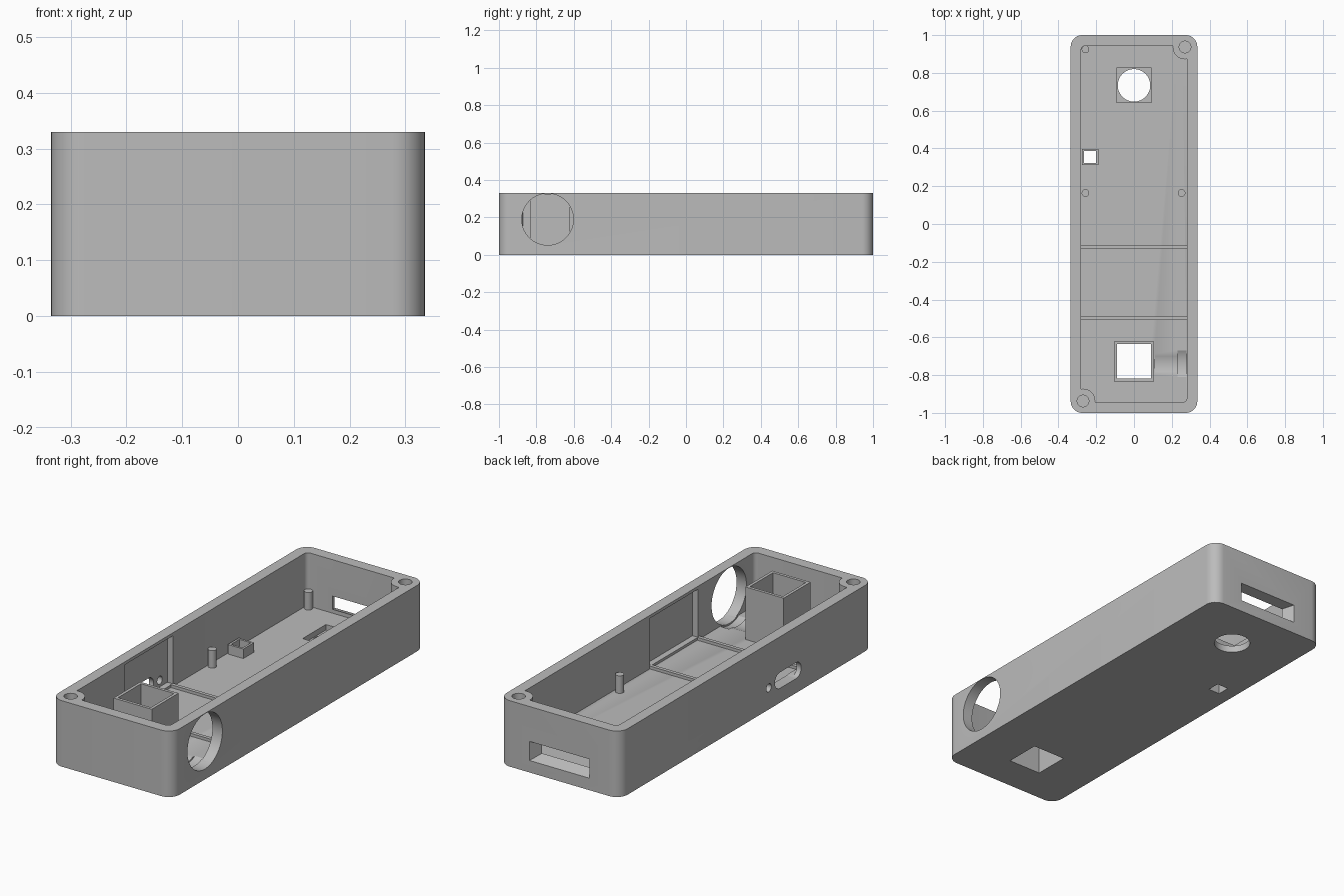
import bpy, bmesh, math
from mathutils import Vector

cube = bpy.data.objects.get("Cube")
if cube:
    bpy.data.objects.remove(cube, do_unlink=True)

grey = bpy.data.materials.new("plain grey")
grey.use_nodes = True
COLOUR = (0.5, 0.5, 0.5, 1)
grey.diffuse_color = COLOUR
grey.node_tree.nodes["Principled BSDF"].inputs["Base Color"].default_value = COLOUR

FLOOR, TOP = 0.0625, 0.33
AXES = {"x": lambda u, v, w: (w, u, v),
        "y": lambda u, v, w: (u, w, v),
        "z": lambda u, v, w: (u, v, w)}


def rounded(cu, cv, hu, hv, r=0.0, n=8):
    """Rectangle outline with rounded corners; r = hu = hv gives a circle."""
    pts = []
    for k, (su, sv) in enumerate(((1, 1), (-1, 1), (-1, -1), (1, -1))):
        for i in range(n + 1 if r else 1):
            a = (k + i / n) * math.pi / 2
            p = Vector((cu + su * (hu - r) + r * math.cos(a),
                        cv + sv * (hv - r) + r * math.sin(a)))
            if all((p - q).length > 1e-5 for q in pts):
                pts.append(p)
    return pts


def circle(cu, cv, r, n=8):
    return rounded(cu, cv, r, r, r, n)


def prism(name, outline, a, b, axis="z", end=None):
    """Extrude an outline from a to b along an axis, optionally tapering."""
    bm = bmesh.new()
    to3d = AXES[axis]
    low = [bm.verts.new(to3d(p.x, p.y, a)) for p in outline]
    high = [bm.verts.new(to3d(p.x, p.y, b)) for p in (end or outline)]
    bm.faces.new(low)
    bm.faces.new(high)
    for i in range(len(low)):
        j = (i + 1) % len(low)
        bm.faces.new((low[i], low[j], high[j], high[i]))
    bmesh.ops.recalc_face_normals(bm, faces=bm.faces)
    mesh = bpy.data.meshes.new(name)
    bm.to_mesh(mesh)
    bm.free()
    mesh.materials.append(grey)
    ob = bpy.data.objects.new(name, mesh)
    bpy.context.collection.objects.link(ob)
    return ob


def cut(target, cutter):
    """Subtract the cutter and remove it."""
    mod = target.modifiers.new("cut", "BOOLEAN")
    mod.operation, mod.solver, mod.object = "DIFFERENCE", "EXACT", cutter
    bpy.context.view_layer.objects.active = target
    bpy.ops.object.modifier_apply(modifier=mod.name)
    bpy.data.objects.remove(cutter, do_unlink=True)


# Open tray, with the screw corners left solid
case = prism("case", rounded(0, 0, 0.335, 1, 0.06), 0, TOP)
screws = [(0.27, 0.937), (-0.27, -0.937)]
cavity = prism("cavity", rounded(0, 0, 0.28, 0.943, 0.02, 4), FLOOR, 0.5)
for x, y in screws:
    cut(cavity, prism("boss_gap", circle(x, y, 0.065), 0, 0.6))
cut(case, cavity)
for x, y in screws:
    cut(case, prism("screw_hole", circle(x, y, 0.031), 0.1, 0.5))

# Shallow pockets facing each other in the long walls
for side in (-1, 1):
    cut(case, prism("wall_pocket", rounded(side * 0.29, -0.305, 0.02, 0.19), 0.075, 0.315))

# Large round side opening and its wider groove in the floor
cut(case, prism("side_opening", circle(-0.74, 0.19, 0.138, 16), 0.11, 0.4, "x"))
cut(case, prism("collar_groove", circle(-0.74, 0.19, 0.146, 16), 0.23, 0.277, "x"))

# Slot and small hole in the opposite wall
cut(case, prism("switch_slot", rounded(-0.328, 0.112, 0.104, 0.04, 0.04), -0.4, -0.25, "x"))
cut(case, prism("light_hole", circle(-0.176, 0.108, 0.02), -0.4, -0.25, "x"))

# Tapered slot in the back wall
cut(case, prism("port_slot", rounded(0, 0.116, 0.133, 0.031), 0.935, 1.005, "y",
                rounded(0, 0.107, 0.168, 0.049)))

# Round floor hole in a square recess
cut(case, prism("lens_recess", rounded(0, 0.734, 0.092, 0.092), 0.035, 0.2))
cut(case, prism("lens_hole", circle(0, 0.734, 0.086, 16), -0.1, 0.2))

# Square tubes that open through the floor
for name, x, y, outer, inner, top in (
        ("tall_square_tube", 0, -0.727, 0.106, 0.091, 0.325),
        ("short_square_tube", -0.232, 0.355, 0.043, 0.032, 0.11)):
    tube = prism(name, rounded(x, y, outer, outer), FLOOR, top)
    for part in (tube, case):
        cut(part, prism("tube_hole", rounded(x, y, inner, inner), -0.1, 0.5))

# Low ribs across the floor
for name, y in (("middle_rib", -0.122), ("front_rib", -0.498)):
    prism(name, rounded(0, y, 0.281, 0.009), FLOOR - 0.01, 0.077)

# Locating pins
for name, x, y in (("back_pin", -0.257, 0.924), ("left_pin", 0.252, 0.164),
                   ("right_pin", -0.257, 0.164)):
    prism(name, circle(x, y, 0.02), FLOOR - 0.01, 0.15)

# Smooth the rounded surfaces, keep hard edges
for ob in bpy.context.scene.objects:
    ob.select_set(ob.type == "MESH")
bpy.context.view_layer.objects.active = case
bpy.ops.object.shade_smooth_by_angle(angle=math.radians(30))
